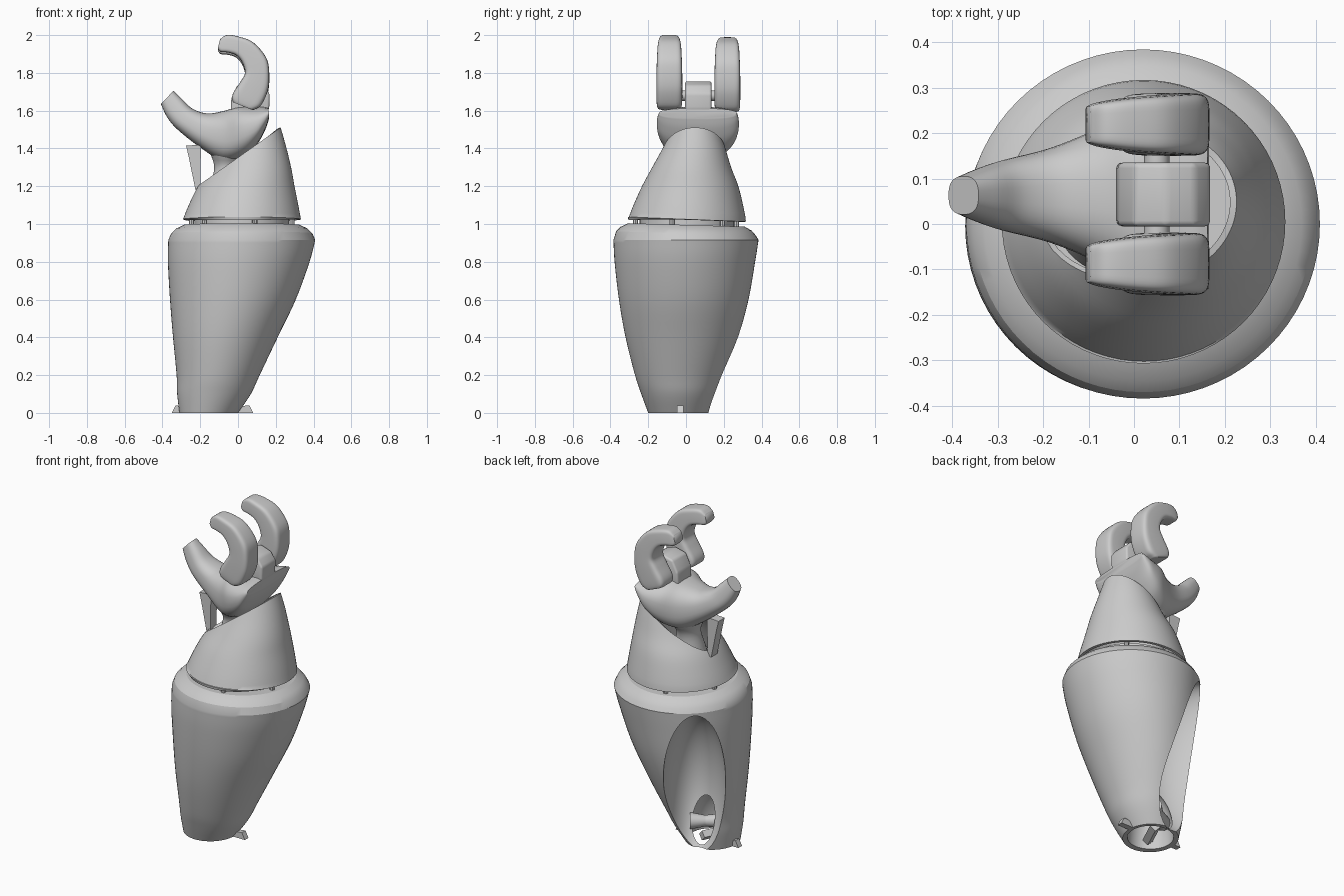
import bpy, bmesh, math
from mathutils import Vector, Matrix

if "Cube" in bpy.data.objects:
    bpy.data.objects.remove(bpy.data.objects["Cube"])

grey = bpy.data.materials.new("plain_grey")
grey.use_nodes = True
COLOUR = (0.6, 0.6, 0.6, 1)
grey.diffuse_color = COLOUR
grey.node_tree.nodes["Principled BSDF"].inputs["Base Color"].default_value = COLOUR


def finish(name, bm, angle=35):
    bmesh.ops.recalc_face_normals(bm, faces=bm.faces)
    mesh = bpy.data.meshes.new(name)
    bm.to_mesh(mesh)
    bm.free()
    mesh.materials.append(grey)
    ob = bpy.data.objects.new(name, mesh)
    bpy.context.collection.objects.link(ob)
    smooth(ob, angle)
    return ob


def smooth(ob, angle=35):
    bpy.ops.object.select_all(action='DESELECT')
    ob.select_set(True)
    bpy.context.view_layer.objects.active = ob
    bpy.ops.object.shade_smooth_by_angle(angle=math.radians(angle))


def apply(ob, kind, **settings):
    mod = ob.modifiers.new(kind.lower(), kind)
    for key, value in settings.items():
        setattr(mod, key, value)
    bpy.context.view_layer.objects.active = ob
    bpy.ops.object.modifier_apply(modifier=mod.name)


def refine(rows, steps):
    """Catmull-Rom interpolation between rows of section values."""
    rows = [Vector(r) for r in rows]
    out = []
    for i in range(len(rows) - 1):
        a, b, c, d = rows[max(i - 1, 0)], rows[i], rows[i + 1], rows[min(i + 2, len(rows) - 1)]
        for s in range(steps):
            t = s / steps
            out.append(b + (c - a) * (t / 2) + (a * 2 - b * 5 + c * 4 - d) * (t * t / 2)
                       + (b * 3 - a - c * 3 + d) * (t ** 3 / 2))
    return out + [rows[-1]]


def skin(rings, caps=True):
    bm = bmesh.new()
    loops = [[bm.verts.new(p) for p in ring] for ring in rings]
    n = len(loops[0])
    for a, b in zip(loops, loops[1:]):
        for i in range(n):
            bm.faces.new((a[i], a[(i + 1) % n], b[(i + 1) % n], b[i]))
    if caps:
        bm.faces.new(loops[0])
        bm.faces.new(loops[-1])
    return bm


def level_ring(z, cx, cy, rx, ry, tilt=0.0, n=72):
    ring = []
    for i in range(n):
        a = math.tau * i / n
        y = cy + ry * math.sin(a)
        ring.append((cx + rx * math.cos(a), y, z + tilt * y))
    return ring


def limb(name, sections, cy, power, n=40, drop=0.0):
    """Loft sections (outer x, outer z, inner x, inner z, half width) into a rounded limb."""
    rings = []
    for ox, oz, ix, iz, hy in refine(sections, 5):
        mid = Vector(((ox + ix) / 2, cy, (oz + iz) / 2 - drop))
        half = Vector(((ox - ix) / 2, 0, (oz - iz) / 2))
        ring = []
        for i in range(n):
            c, s = math.cos(math.tau * i / n), math.sin(math.tau * i / n)
            ring.append(mid + half * math.copysign(abs(c) ** power, c)
                        + Vector((0, hy * math.copysign(abs(s) ** power, s), 0)))
        rings.append(ring)
    return finish(name, skin(rings), 50)


def ellipsoid(name, loc, scale, turn=0):
    bm = bmesh.new()
    bmesh.ops.create_uvsphere(bm, u_segments=64, v_segments=40, radius=1)
    bm.transform(Matrix.Translation(loc) @ Matrix.Rotation(math.radians(turn), 4, 'Z')
                 @ Matrix.Diagonal((*scale, 1)))
    return finish(name, bm)


def rod(name, start, end, r1, r2, n=24):
    start, end = Vector(start), Vector(end)
    bm = bmesh.new()
    bmesh.ops.create_cone(bm, cap_ends=True, segments=n, radius1=r1, radius2=r2,
                          depth=(end - start).length)
    turn = (end - start).to_track_quat('Z', 'Y').to_matrix().to_4x4()
    bm.transform(Matrix.Translation((start + end) / 2) @ turn)
    return finish(name, bm)


def plate(name, outline, cy, width, bevel=0.0):
    """Extrude an x-z outline along y."""
    bm = skin([[(x, cy + s * width / 2, z) for x, z in outline] for s in (-1, 1)])
    if bevel:
        bmesh.ops.bevel(bm, geom=bm.edges[:], offset=bevel, segments=3,
                        affect='EDGES', profile=0.5)
    return finish(name, bm)


# Forearm shell: sheared, swelling loft with a creased shoulder at the top
wall = refine([(0, -.155, -.04, .155, .16), (.1, -.127, -.037, .195, .2),
               (.2, -.105, -.034, .22, .236), (.4, -.067, -.022, .277, .298),
               (.6, -.027, -.012, .333, .343), (.8, .004, -.006, .375, .372),
               (.915, .02, 0, .389, .384)], 5)
shoulder = [(.95, .02, 0, .374, .37), (.975, .02, .001, .349, .347), (.995, .02, .003, .308, .308)]
forearm = finish("forearm_shell", skin([level_ring(*r) for r in wall]
                                       + [level_ring(*r, tilt=-.03) for r in shoulder]))

# Elbow scoop in the back and hollow in the bottom
for cutter in (ellipsoid("scoop_cutter", (-.246, .267, .4), (.185, .31, .5), 215),
               ellipsoid("hollow_cutter", (-.15, -.035, 0), (.13, .13, .29))):
    apply(forearm, 'BOOLEAN', object=cutter, operation='DIFFERENCE', solver='EXACT')
    bpy.data.objects.remove(cutter)
smooth(forearm, 24)

# Elbow pin and the small catches around the lower end
rod("elbow_pin_head", (-.08, .075, .13), (-.15, .026, .13), .048, .032)
rod("elbow_pin", (-.15, .026, .13), (-.25, -.044, .13), .032, .045)
rod("elbow_block", (-.2, -.12, .035), (-.13, .03, .035), .03, .03, 4)
for name, tip, root in (("left_catch", .08, .0), ("right_catch", -.35, -.29)):
    d = 1 if tip > root else -1
    plate(name, [(root, 0), (tip, 0), (tip - .02 * d, .04), (root + .01 * d, .035)], -.03, .035)

# Wrist gap: recessed core with spacer tabs
finish("wrist_core", skin([level_ring(z, .02, .005, .25, .25, -.04) for z in (.96, 1.04)]))
for i in range(6):
    a = math.tau * i / 6 - 1.32
    p = Vector((.02 + .276 * math.cos(a), .276 * math.sin(a), 0))
    z = 1.005 - .04 * p.y
    rod("wrist_spacer", p + Vector((0, 0, z - .03)), p + Vector((0, 0, z + .025)), .014, .014, 8)

# Wrist sleeve: tapering hollow cone, cut off at a slant
cone = refine([(1.025, .021, .005, .312), (1.1, .029, .012, .29), (1.2, .044, .022, .255),
               (1.3, .072, .03, .209), (1.43, .095, .045, .154), (1.58, .11, .05, .095)], 4)
bm = skin([level_ring(z, x, y, r, r, -.04 if i == 0 else 0)
           for i, (z, x, y, r) in enumerate(cone)], caps=False)
bmesh.ops.bisect_plane(bm, geom=bm.verts[:] + bm.edges[:] + bm.faces[:],
                       plane_co=(-.23, 0, 1.19), plane_no=(-.31, 0, .44), clear_outer=True)
sleeve = finish("wrist_sleeve", bm)
apply(sleeve, 'SOLIDIFY', thickness=.015, offset=-1)
smooth(sleeve)

# Palm flowing into the thumb
HAND_Y = .063
limb("palm_and_thumb", [(-.408, 1.635, -.342, 1.705, .042), (-.375, 1.565, -.3, 1.665, .058),
                        (-.32, 1.5, -.24, 1.61, .078), (-.2, 1.405, -.16, 1.585, .105),
                        (-.08, 1.335, -.07, 1.6, .15), (.03, 1.355, .0, 1.62, .2),
                        (.1, 1.42, .09, 1.62, .217), (.145, 1.5, .135, 1.62, .214),
                        (.165, 1.56, .162, 1.612, .206)], HAND_Y, .78)

# Wrist stem holding the palm
finish("wrist_stem", skin([level_ring(*r) for r in refine(
    [(1.03, -.03, .03, .15, .15), (1.2, -.055, .045, .09, .09), (1.3, -.06, .06, .066, .075),
     (1.37, -.055, .063, .09, .11), (1.45, -.05, .063, .12, .13)], 4)]))

# Tendon link under the thumb
plate("tendon_link", [(-.225, 1.18), (-.2, 1.18), (-.196, 1.42), (-.275, 1.415), (-.262, 1.36)],
      .045, .06)

# Knuckle block and the axle of the fingers
plate("knuckle_block", [(-.04, 1.57), (.14, 1.56), (.165, 1.61), (.168, 1.69), (.135, 1.735),
                        (.07, 1.757), (.0, 1.74), (-.035, 1.67)], .065, .14, .012)
rod("finger_axle", (.05, -.1, 1.68), (.05, .23, 1.68), .028, .028)

# Two curved fingers
finger = [(.075, 1.604, -.027, 1.645, .06), (.09, 1.607, -.032, 1.668, .065),
          (.125, 1.632, -.022, 1.7, .068), (.16, 1.715, .012, 1.752, .069),
          (.165, 1.81, .037, 1.8, .068), (.147, 1.885, .022, 1.855, .066),
          (.08, 1.962, -.01, 1.893, .062), (.0, 1.993, -.055, 1.908, .056),
          (-.06, 2.0, -.092, 1.912, .048), (-.095, 1.978, -.107, 1.93, .04)]
limb("front_finger", finger, -.088, .38)
limb("back_finger", finger, .219, .38, drop=.012)
